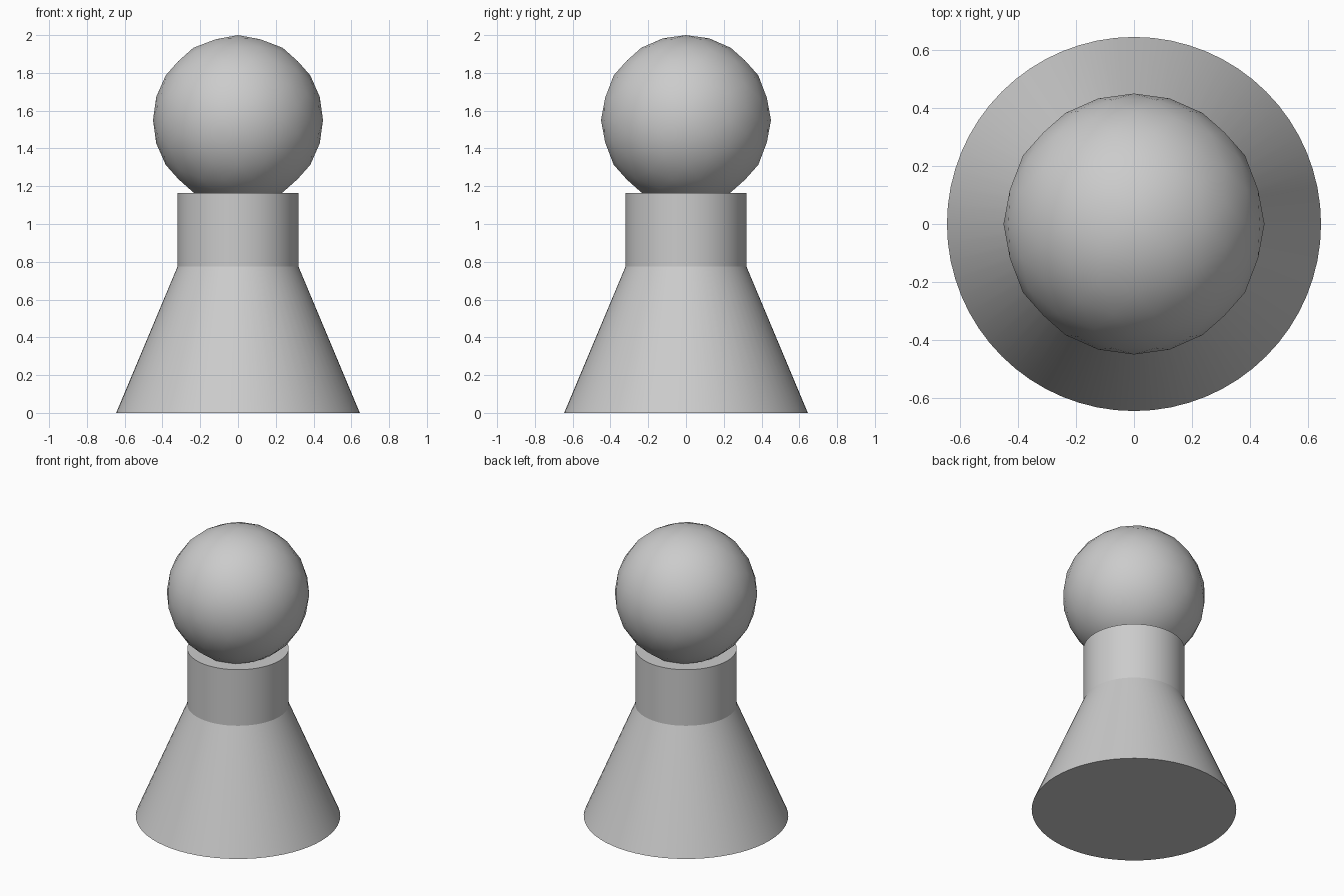
import bpy
import bmesh
import math
from mathutils import Vector

cube = bpy.data.objects.get("Cube")
if cube:
    bpy.data.objects.remove(cube, do_unlink=True)

grey = bpy.data.materials.new("plain grey")
grey.use_nodes = True
colour = (0.6, 0.6, 0.6, 1)
grey.diffuse_color = colour
grey.node_tree.nodes["Principled BSDF"].inputs["Base Color"].default_value = colour


def finish(obj, angle):
    obj.data.materials.append(grey)
    bpy.ops.object.select_all(action="DESELECT")
    obj.select_set(True)
    bpy.context.view_layer.objects.active = obj
    bpy.ops.object.shade_smooth_by_angle(angle=math.radians(angle))


def frustum(name, bottom_radius, top_radius, z0, z1):
    bpy.ops.mesh.primitive_cone_add(
        vertices=64, radius1=bottom_radius, radius2=top_radius,
        depth=z1 - z0, location=(0, 0, (z0 + z1) / 2))
    obj = bpy.context.object
    obj.name = name
    finish(obj, 30)


def ball(name, radius, z):
    # Icosahedron with its edges square to the axes, split twice onto the sphere
    golden = (1 + math.sqrt(5)) / 2
    bm = bmesh.new()
    for a in (-1, 1):
        for b in (-golden, golden):
            for corner in ((0, a, b), (a, b, 0), (b, 0, a)):
                bm.verts.new(corner)
    bmesh.ops.convex_hull(bm, input=bm.verts[:])
    for _ in range(2):
        bmesh.ops.subdivide_edges(bm, edges=bm.edges[:], cuts=1, use_grid_fill=True)
        for v in bm.verts:
            v.co = v.co.normalized() * radius
    bmesh.ops.recalc_face_normals(bm, faces=bm.faces[:])
    mesh = bpy.data.meshes.new(name)
    bm.to_mesh(mesh)
    bm.free()
    obj = bpy.data.objects.new(name, mesh)
    obj.location = Vector((0, 0, z))
    bpy.context.collection.objects.link(obj)
    finish(obj, 60)


# Flared base, straight neck, round head
frustum("flared_base", 0.645, 0.32, 0, 0.775)
frustum("neck", 0.32, 0.32, 0.775, 1.165)
ball("round_head", 0.45, 1.55)
